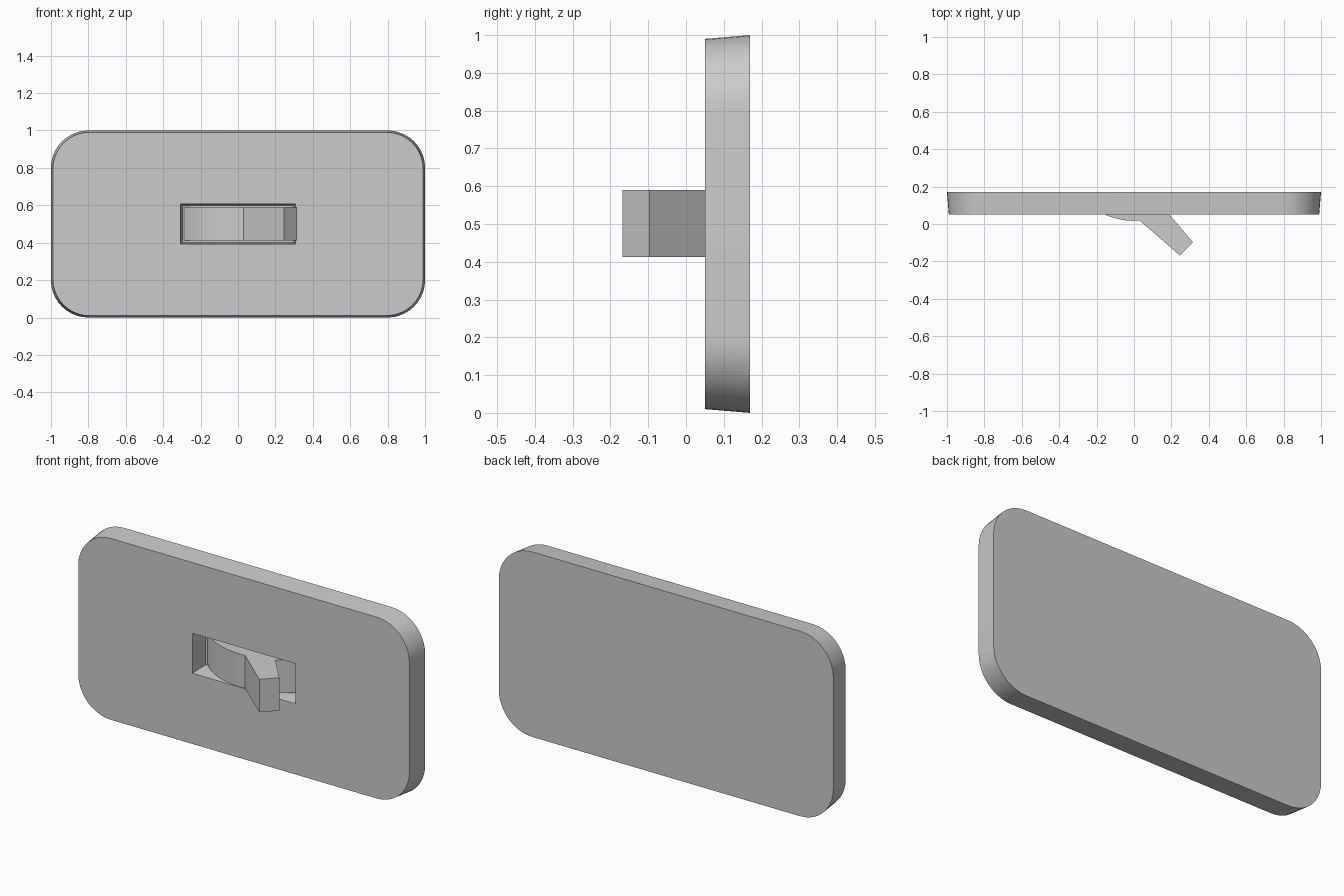
import bpy, bmesh
from math import sin, cos, pi, sqrt

if "Cube" in bpy.data.objects:
    bpy.data.objects.remove(bpy.data.objects["Cube"])

ZC = 0.5


def loft(name, rings):
    """Solid from matching rings of (x, y, z) points, capped at both ends."""
    bm = bmesh.new()
    loops = [[bm.verts.new(p) for p in r] for r in rings]
    n = len(loops[0])
    for a, b in zip(loops, loops[1:]):
        for i in range(n):
            j = (i + 1) % n
            bm.faces.new((a[i], a[j], b[j], b[i]))
    bm.faces.new(loops[0])
    bm.faces.new(loops[-1])
    bmesh.ops.recalc_face_normals(bm, faces=bm.faces)
    me = bpy.data.meshes.new(name)
    bm.to_mesh(me)
    bm.free()
    ob = bpy.data.objects.new(name, me)
    bpy.context.collection.objects.link(ob)
    return ob


def rounded(hx, hz, r, y, seg=10):
    pts = []
    for k, (sx, sz) in enumerate(((1, 1), (-1, 1), (-1, -1), (1, -1))):
        for i in range(seg + 1):
            a = (k + i / seg) * pi / 2
            pts.append((sx * (hx - r) + r * cos(a), y, ZC + sz * (hz - r) + r * sin(a)))
    return pts


def rect(hx, hz, y):
    return [(sx * hx, y, ZC + sz * hz) for sx, sz in ((1, 1), (-1, 1), (-1, -1), (1, -1))]


def smooth(ob):
    bpy.ops.object.select_all(action='DESELECT')
    ob.select_set(True)
    bpy.context.view_layer.objects.active = ob
    bpy.ops.object.shade_smooth_by_angle(angle=0.5)


# wall plate, slightly narrower at the front
plate = loft("wall_plate", [rounded(0.99, 0.49, 0.195, 0.05), rounded(1.0, 0.5, 0.2, 0.17)])

# tapered slot cut into the plate
T = 0.01 / 0.1
cutter = loft("slot_cutter", [rect(0.308 + T * 0.05, 0.108 + T * 0.05, 0.0),
                              rect(0.298, 0.098, 0.15)])
cutter.hide_render = True
mod = plate.modifiers.new("slot", 'BOOLEAN')
mod.operation = 'DIFFERENCE'
mod.solver = 'EXACT'
mod.object = cutter
bpy.context.view_layer.objects.active = plate
bpy.ops.object.modifier_apply(modifier=mod.name)
bpy.data.objects.remove(cutter)
smooth(plate)

# toggle: shallow curved base with a tilted lever, one extruded profile
R, CY = 0.38, 0.397


def arc(x0, x1, n):
    xs = [x0 + (x1 - x0) * i / n for i in range(n + 1)]
    return [(x, CY - sqrt(R * R - x * x)) for x in xs]


profile = (arc(-0.29, 0.03, 8) + [(0.245, -0.168), (0.315, -0.097)]
           + arc(0.18, 0.29, 4) + [(0.29, 0.158), (-0.29, 0.158)])
toggle = loft("toggle", [[(x, y, z) for x, y in profile] for z in (0.412, 0.59)])
smooth(toggle)
